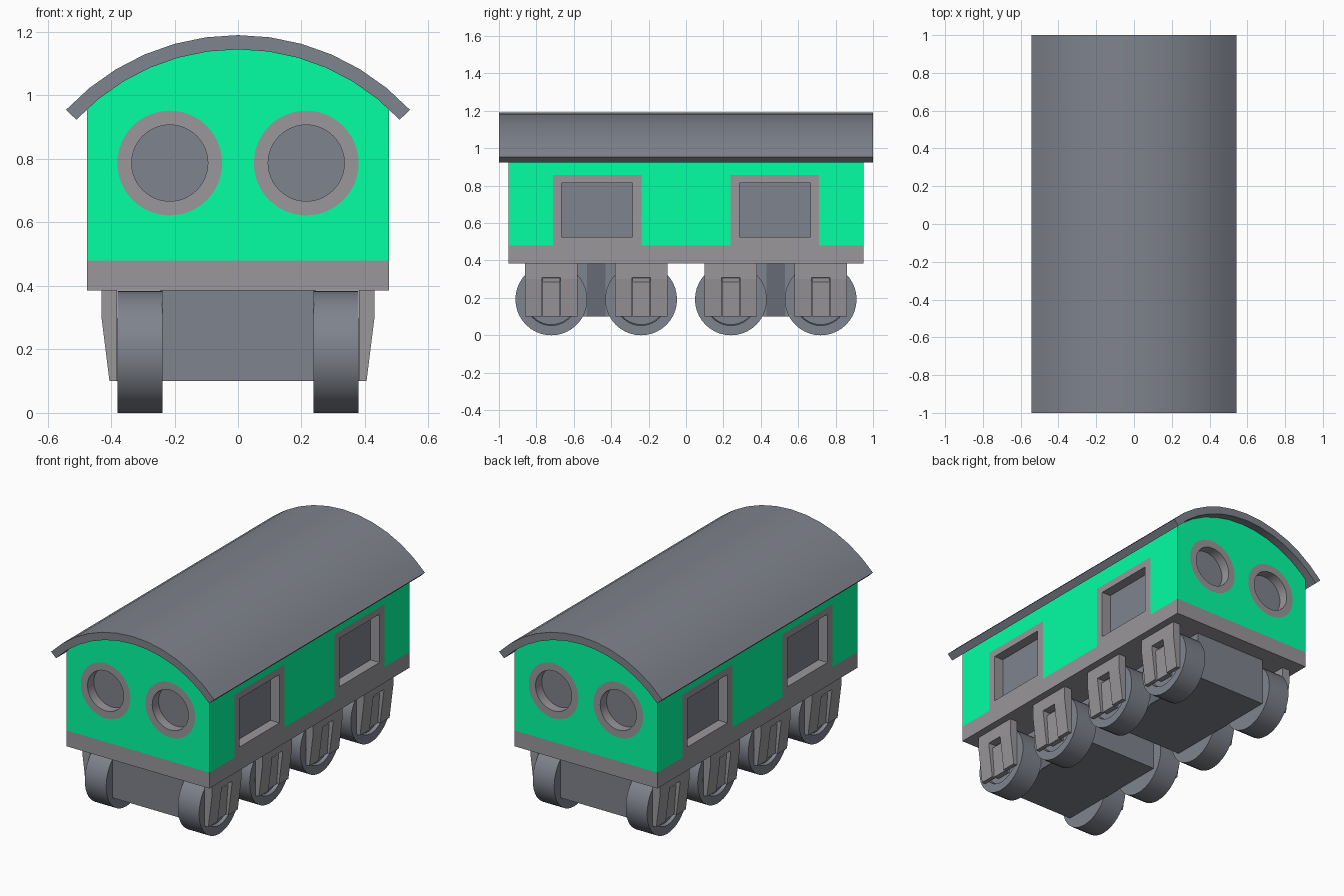
import bpy, bmesh
from math import sin, cos, pi, radians

if "Cube" in bpy.data.objects:
    bpy.data.objects.remove(bpy.data.objects["Cube"])


def paint(name, r, g, b):
    m = bpy.data.materials.new(name)
    m.diffuse_color = (r, g, b, 1)
    m.use_nodes = True
    m.node_tree.nodes["Principled BSDF"].inputs["Base Color"].default_value = m.diffuse_color
    return m


green = paint("green_paint", 0.001, 1.0, 0.37)
warm = paint("warm_grey", 0.32, 0.308, 0.325)
cool = paint("cool_grey", 0.212, 0.227, 0.266)
dark = paint("dark_grey", 0.133, 0.147, 0.178)


def place(axis, u, v, t):
    return (t, u, v) if axis == 'x' else (u, t, v)


def finish(name, bm, mats, smooth=False, recalc=True):
    if recalc:
        bmesh.ops.recalc_face_normals(bm, faces=bm.faces[:])
    me = bpy.data.meshes.new(name)
    bm.to_mesh(me)
    bm.free()
    if smooth:
        me.shade_smooth()
        me.set_sharp_from_angle(angle=radians(30))
    for m in mats:
        me.materials.append(m)
    ob = bpy.data.objects.new(name, me)
    bpy.context.collection.objects.link(ob)
    return ob


def add_prism(bm, pts, a, b, axis):
    """Extrude a closed 2D outline along x or y from a to b."""
    lo = [bm.verts.new(place(axis, u, v, a)) for u, v in pts]
    hi = [bm.verts.new(place(axis, u, v, b)) for u, v in pts]
    bm.faces.new(lo)
    bm.faces.new(hi[::-1])
    n = len(pts)
    for i in range(n):
        j = (i + 1) % n
        bm.faces.new((lo[i], hi[i], hi[j], lo[j]))


def prism(name, pts, a, b, mat, axis='y', **kw):
    bm = bmesh.new()
    add_prism(bm, pts, a, b, axis)
    return finish(name, bm, [mat], **kw)


def rect(u0, u1, v0, v1):
    return [(u0, v0), (u1, v0), (u1, v1), (u0, v1)]


def circle(u, v, r, n=48):
    return [(u + r * cos(2 * pi * i / n), v + r * sin(2 * pi * i / n)) for i in range(n)]


def arc(r, half, n=12, cz=0.449):
    return [(r * sin(half * (2 * i / n - 1)), cz + r * cos(half * (2 * i / n - 1)))
            for i in range(n + 1)]


def window(name, outer, inner, axis, t, depth=0.06):
    """Flush frame with a recessed pane, on the wall at coordinate t."""
    bm = bmesh.new()
    s = 1 if t > 0 else -1
    o, n, d = [[bm.verts.new(place(axis, u, v, w)) for u, v in loop]
               for loop, w in ((outer, t), (inner, t), (inner, t - s * depth))]
    k = len(o)
    for i in range(k):
        j = (i + 1) % k
        bm.faces.new((o[i], o[j], n[j], n[i]))
        bm.faces.new((n[i], n[j], d[j], d[i]))
    pane = bm.faces.new(d)
    pane.material_index = 1
    bm.normal_update()
    if pane.normal['xy'.index(axis)] * s < 0:
        bmesh.ops.reverse_faces(bm, faces=bm.faces[:])
    return finish(name, bm, [warm, cool], smooth=k > 4, recalc=False)


# Curved roof
HALF = radians(47)
prism("roof", arc(0.741, HALF) + arc(0.696, HALF)[::-1], -1, 1, cool, smooth=True)

# Green body with arched top, tucked just under the roof skin
top = [(max(-0.475, min(0.475, x)), z) for x, z in arc(0.7, radians(43))]
body = prism("body", [(-0.475, 0.48)] + top + [(0.475, 0.48)], -0.95, 0.95, green)

# Grey floor band
prism("floor_band", rect(-0.475, 0.475, 0.385, 0.48), -0.95, 0.95, warm)

# Windows, with matching pockets cut into the body
cut = bmesh.new()
for s in (-1, 1):
    for c in (-0.475, 0.475):
        window("side_window", rect(c - 0.236, c + 0.236, 0.48, 0.858),
               rect(c - 0.19, c + 0.19, 0.525, 0.815), 'x', s * 0.475)
        add_prism(cut, rect(c - 0.236, c + 0.236, 0.45, 0.858), s * 0.39, s * 0.6, 'x')
    for c in (-0.215, 0.215):
        window("round_window", circle(c, 0.787, 0.165), circle(c, 0.787, 0.12),
               'y', s * 0.95)
        add_prism(cut, circle(c, 0.787, 0.165), s * 0.87, s * 1.1, 'y')
cutter = finish("window_cutter", cut, [green])
cutter.hide_render = True
cutter.hide_set(True)
mod = body.modifiers.new("window_pockets", 'BOOLEAN')
mod.operation = 'DIFFERENCE'
mod.solver = 'EXACT'
mod.object = cutter


def wheel(name, s, y):
    """Wheel with a shallow dish on the outer face."""
    bm = bmesh.new()
    prof = [(0.238, 0.192), (0.38, 0.192), (0.38, 0.14), (0.36, 0.135)]
    rings = [[bm.verts.new((s * x, u, v)) for u, v in circle(y, 0.192, r, 40)]
             for x, r in prof]
    for a, b in zip(rings, rings[1:]):
        for i in range(40):
            j = (i + 1) % 40
            bm.faces.new((a[i], a[j], b[j], b[i]))
    bm.faces.new(rings[0])
    bm.faces.new(rings[-1])
    finish(name, bm, [cool], smooth=True)


# Bogie blocks between the wheels, with a dark side panel in the wheel gap
for c in (-0.48, 0.48):
    prism("bogie_block", rect(-0.24, 0.24, 0.1, 0.39), c - 0.37, c + 0.37, cool)
    for s in (-1, 1):
        prism("bogie_side_panel", rect(c - 0.05, c + 0.05, 0.101, 0.386),
              s * 0.235, s * 0.244, dark, 'x')

# Wheels, axle guards (inverted U) and axle boxes
leg = [(0.381, 0.1), (0.405, 0.1), (0.43, 0.3), (0.43, 0.386), (0.381, 0.386)]
cap = [(0.381, 0.31), (0.43, 0.31), (0.43, 0.386), (0.381, 0.386)]
box = [(0.355, 0.1), (0.392, 0.1), (0.405, 0.285), (0.355, 0.31)]
for s in (-1, 1):
    for y in (-0.72, -0.24, 0.24, 0.72):
        wheel("wheel", s, y)
        bm = bmesh.new()
        for pts, a, b in ((leg, -0.14, -0.05), (leg, 0.05, 0.14), (cap, -0.05, 0.05)):
            add_prism(bm, [(s * x, z) for x, z in pts], y + a, y + b, 'y')
        finish("axle_guard", bm, [warm])
        prism("axle_box", [(s * x, z) for x, z in box], y - 0.047, y + 0.047, warm)
